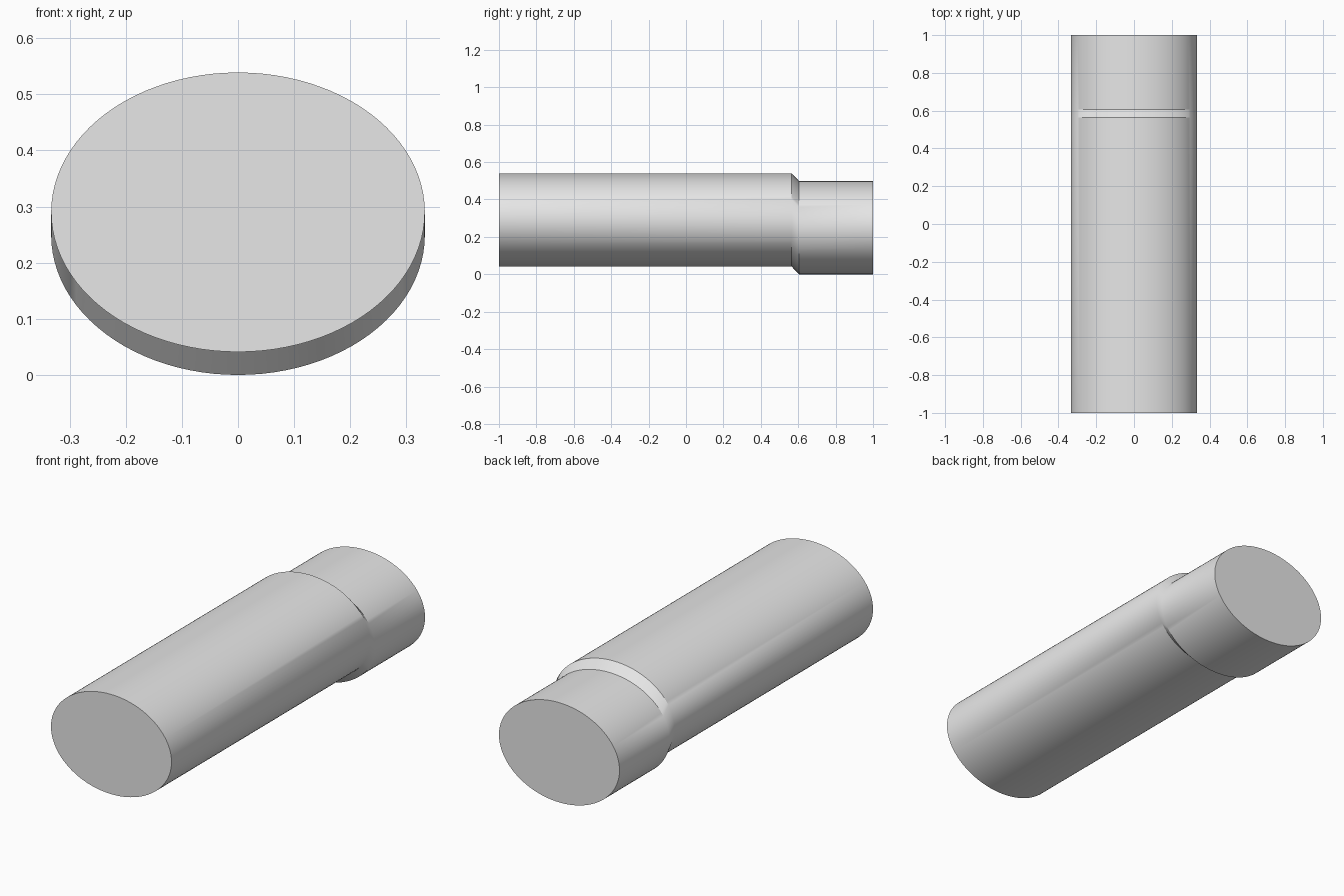
import bpy, bmesh, math

cube = bpy.data.objects.get("Cube")
if cube:
    bpy.data.objects.remove(cube, do_unlink=True)

SEGMENTS = 96
RADIUS_X, RADIUS_Z = 0.333, 0.249
# Stations along the body: (y, centre height)
STATIONS = [(-1, 0.29), (0.565, 0.29), (0.605, 0.249), (1, 0.249)]

# Plain grey finish
grey = bpy.data.materials.new("light grey")
grey.use_nodes = True
colour = (0.8, 0.8, 0.8, 1)
grey.diffuse_color = colour
grey.node_tree.nodes["Principled BSDF"].inputs["Base Color"].default_value = colour


def ellipse_ring(bm, y, centre_z):
    ring = []
    for i in range(SEGMENTS):
        a = math.tau * i / SEGMENTS
        ring.append(bm.verts.new((RADIUS_X * math.cos(a), y, centre_z + RADIUS_Z * math.sin(a))))
    return ring


# Oval body with an offset end, lofted through the stations
bm = bmesh.new()
rings = [ellipse_ring(bm, y, z) for y, z in STATIONS]
for a, b in zip(rings, rings[1:]):
    for i in range(SEGMENTS):
        j = (i + 1) % SEGMENTS
        bm.faces.new((a[i], a[j], b[j], b[i]))

# Flat end caps
bm.faces.new(rings[0])
bm.faces.new(rings[-1])
bmesh.ops.recalc_face_normals(bm, faces=bm.faces)

mesh = bpy.data.meshes.new("offset_oval_pipe")
bm.to_mesh(mesh)
bm.free()
mesh.materials.append(grey)
pipe = bpy.data.objects.new("offset_oval_pipe", mesh)
bpy.context.collection.objects.link(pipe)

# Smooth walls with crisp rims
bpy.ops.object.select_all(action="DESELECT")
pipe.select_set(True)
bpy.context.view_layer.objects.active = pipe
bpy.ops.object.shade_smooth_by_angle(angle=math.radians(30))
